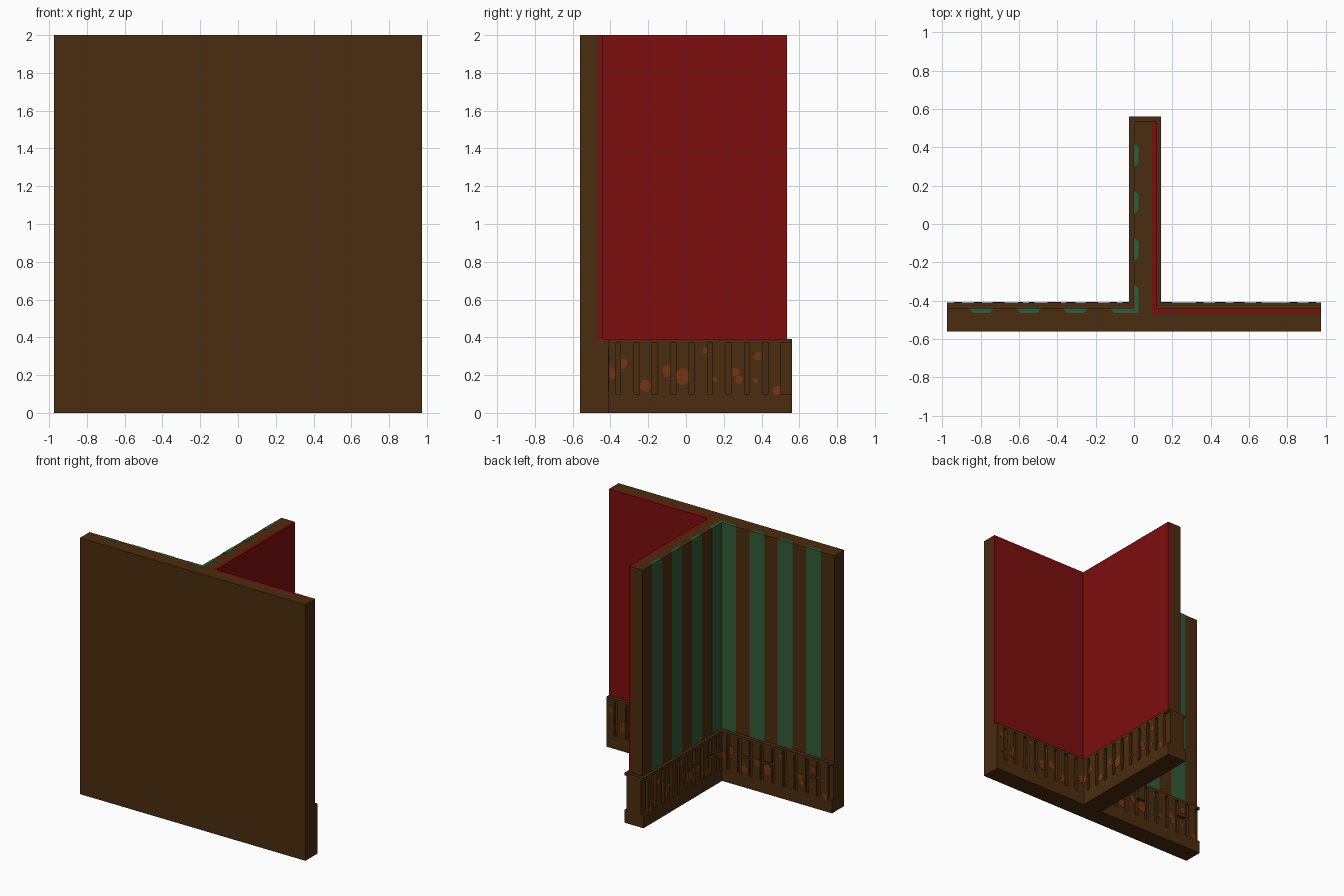
import bpy, bmesh, math, random
from mathutils import Vector

cube = bpy.data.objects.get("Cube")
if cube:
    bpy.data.objects.remove(cube)


def material(name, rgb):
    m = bpy.data.materials.new(name)
    m.use_nodes = True
    m.diffuse_color = (*rgb, 1)
    m.node_tree.nodes["Principled BSDF"].inputs["Base Color"].default_value = (*rgb, 1)
    return m


BROWN = material("dark_wood", (0.069, 0.025, 0.0044))
RED = material("deep_red", (0.205, 0.0044, 0.0044))
GREEN = material("forest_green", (0.032, 0.105, 0.040))
RUST = material("rust_orange", (0.175, 0.036, 0.005))


def finish(name, bm, mat):
    bmesh.ops.recalc_face_normals(bm, faces=bm.faces)
    me = bpy.data.meshes.new(name)
    bm.to_mesh(me)
    bm.free()
    me.materials.append(mat)
    ob = bpy.data.objects.new(name, me)
    bpy.context.collection.objects.link(ob)
    return ob


def prism(bm, plan, z0, z1):
    """Extrude a plan outline between two heights."""
    face = bm.faces.new([bm.verts.new((x, y, z0)) for x, y in plan])
    ext = bmesh.ops.extrude_face_region(bm, geom=[face], use_keep_orig=True)
    top = [v for v in ext["geom"] if isinstance(v, bmesh.types.BMVert)]
    bmesh.ops.translate(bm, verts=top, vec=(0, 0, z1 - z0))


END, FRONT, BASE_H = 0.975, -0.56, 0.39
STEP, HALF, DEPTH = 0.0975, 0.014, 0.02

# T-shaped wall core above the baseboard
bm = bmesh.new()
prism(bm, [(-END, FRONT), (END, FRONT), (END, -0.465), (0.095, -0.465),
           (0.095, 0.535), (0, 0.535), (0, -0.44), (-END, -0.44)], BASE_H, 2)
finish("wall_core", bm, BROWN)

# Red covering on the left room's two walls
bm = bmesh.new()
prism(bm, [(0.095, -0.465), (END, -0.465), (END, -0.44), (0.12, -0.44),
           (0.12, 0.535), (0.095, 0.535)], BASE_H, 2)
finish("red_panels", bm, RED)

# Green stripes let into the right room's two walls
bm = bmesh.new()
PROUD = 0.002
for i in range(4):
    x0 = -0.86 + i * 0.245
    x1 = x0 + 0.13 if i < 3 else 0.0
    prism(bm, [(x0, -0.44 + PROUD), (x0 + 0.02, -0.463), (x1 - (0.02 if i < 3 else 0), -0.463),
               (x1, -0.44 + PROUD)], BASE_H, 2.001)
    y0 = 0.42 - i * 0.245
    y1 = y0 - 0.125
    prism(bm, [(-PROUD, y0), (0.023, y0 - 0.02), (0.023, y1 + (0.02 if i < 3 else -0.023)),
               (-PROUD, y1 - (0 if i < 3 else 0.023))], BASE_H, 2.001)
finish("green_stripes", bm, GREEN)

# Baseboard outline, with slot intervals along each slotted edge
CORNERS = [Vector(p) for p in [(-END, FRONT), (END, FRONT), (END, -0.41), (0.14, -0.41),
                               (0.14, 0.56), (-0.025, 0.56), (-0.025, -0.41), (-END, -0.41)]]


def slots(first, count):
    return [(first + i * STEP - HALF, first + i * STEP + HALF) for i in range(count)]


def reverse(items, length):
    return [(length - b, length - a) for a, b in reversed(items)]


SLOTS = {2: slots(0.08, 8),
         3: slots(0.05, 9) + [(0.914, 0.97)],
         5: reverse(slots(0.05, 9) + [(0.914, 0.97)], 0.97),
         6: slots(0.05, 9) + [(0.914, 0.95)]}


def bridge(items, firsts):
    """Join chosen slots to their following neighbour."""
    out = []
    for i, (a, b) in enumerate(items):
        if i - 1 in firsts:
            out[-1] = (out[-1][0], b)
        else:
            out.append((a, b))
    return out


def edge_frame(i):
    a, b = CORNERS[i], CORNERS[(i + 1) % len(CORNERS)]
    d = (b - a).normalized()
    return a, d, Vector((-d.y, d.x)), (b - a).length


def slotted_plan(table):
    pts, skip = [], False
    for i in range(len(CORNERS)):
        a, d, n, length = edge_frame(i)
        items = table.get(i, [])
        if not skip and not (items and items[0][0] < 1e-4):
            pts.append(a)
        skip = False
        for s, e in items:
            if s > 1e-4:
                pts.append(a + d * s)
            pts += [a + d * s + n * DEPTH, a + d * e + n * DEPTH]
            if e < length - 1e-4:
                pts.append(a + d * e)
            else:
                skip = True
    return pts


bridged = dict(SLOTS)
bridged[5] = bridge(SLOTS[5], {6, 8})
bridged[6] = bridge(SLOTS[6], {1, 3, 7})
bm = bmesh.new()
for z0, z1, plan in [(0, 0.1, CORNERS), (0.1, 0.23, slotted_plan(SLOTS)),
                     (0.23, 0.25, slotted_plan(bridged)),
                     (0.25, 0.37, slotted_plan(SLOTS)), (0.37, BASE_H, CORNERS)]:
    prism(bm, plan, z0, z1)
finish("baseboard", bm, BROWN)

# Rust patches: distance along the wall, height, radius
PATCHES = [(0.02, 0.21, 0.03), (0.075, 0.26, 0.03), (0.195, 0.145, 0.032), (0.31, 0.22, 0.03),
           (0.395, 0.19, 0.045), (0.51, 0.33, 0.016), (0.565, 0.175, 0.013), (0.675, 0.215, 0.023),
           (0.69, 0.175, 0.022), (0.79, 0.30, 0.022), (0.78, 0.17, 0.013), (0.893, 0.12, 0.025)]
random.seed(4)
bm = bmesh.new()
for i in SLOTS:
    a, d, n, length = edge_frame(i)
    for u, z, r in PATCHES:
        if i in (2, 5):
            u = length - u
        if not 0 < u < length:
            continue
        # Keep each patch on the flat panel between two slots
        lo = max([e for s, e in SLOTS[i] if s <= u] + [0])
        hi = min([s for s, e in SLOTS[i] if s > u] + [length])
        if hi - lo < 0.01:
            continue
        verts = []
        for k in range(10):
            t = k * math.tau / 10
            q = r * random.uniform(0.85, 1.1)
            p = a + d * min(max(u + q * math.cos(t), lo), hi) - n * 0.002
            verts.append(bm.verts.new((p.x, p.y, z + q * math.sin(t))))
        face = bm.faces.new(verts)
        ext = bmesh.ops.extrude_face_region(bm, geom=[face], use_keep_orig=True)
        back = [v for v in ext["geom"] if isinstance(v, bmesh.types.BMVert)]
        bmesh.ops.translate(bm, verts=back, vec=(n.x * 0.004, n.y * 0.004, 0))
finish("rust_patches", bm, RUST)
